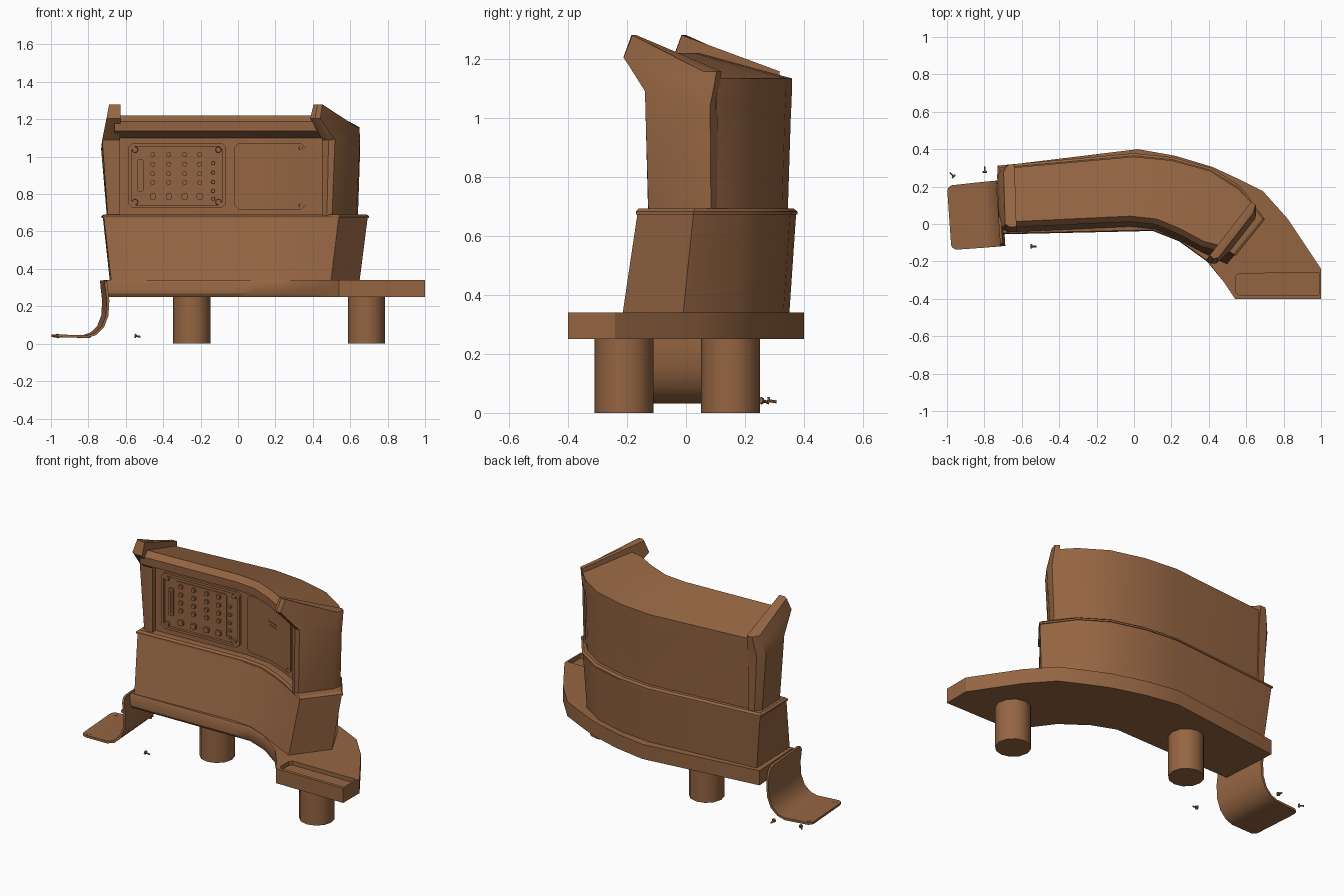
import bpy, bmesh, math
from mathutils import Vector

if "Cube" in bpy.data.objects:
    bpy.data.objects.remove(bpy.data.objects["Cube"])

mat = bpy.data.materials.new("brown_metal")
mat.diffuse_color = (0.30, 0.13, 0.055, 1)
mat.use_nodes = True
mat.node_tree.nodes["Principled BSDF"].inputs["Base Color"].default_value = mat.diffuse_color


def finish(name, bm):
    bmesh.ops.recalc_face_normals(bm, faces=bm.faces)
    me = bpy.data.meshes.new(name)
    bm.to_mesh(me)
    bm.free()
    ob = bpy.data.objects.new(name, me)
    bpy.context.collection.objects.link(ob)
    me.materials.append(mat)
    return ob


def loft(name, rings):
    """Skin equal-length rings; caps are quads joining both halves of a ring."""
    bm = bmesh.new()
    vs = [[bm.verts.new(p) for p in r] for r in rings]
    n = len(rings[0])
    for a, b in zip(vs, vs[1:]):
        for i in range(n):
            j = (i + 1) % n
            bm.faces.new((a[i], a[j], b[j], b[i]))
    for r in (vs[0], vs[-1]):
        for i in range(n // 2 - 1):
            bm.faces.new((r[i], r[i + 1], r[n - 2 - i], r[n - 1 - i]))
    return finish(name, bm)


def rod(name, a, b, r, sides=12, r2=None):
    a, b = Vector(a), Vector(b)
    bm = bmesh.new()
    bmesh.ops.create_cone(bm, cap_ends=True, segments=sides, radius1=r,
                          radius2=r if r2 is None else r2, depth=(b - a).length)
    rot = (b - a).to_track_quat('Z', 'Y')
    for v in bm.verts:
        v.co = rot @ v.co + (a + b) / 2
    return finish(name, bm)


def cut(ob, cutter):
    cutter.hide_render = True
    m = ob.modifiers.new("cut", 'BOOLEAN')
    m.operation, m.object, m.solver = 'DIFFERENCE', cutter, 'EXACT'
    bpy.context.view_layer.objects.active = ob
    bpy.ops.object.modifier_apply(modifier=m.name)
    bpy.data.objects.remove(cutter)


# Plan curves of the cabinet: hood front and back, left to right
F = [(-.66, 0), (-.02, .03), (.12, .015), (.25, -.04), (.37, -.105), (.45, -.125)]
B = [(-.665, .285), (0, .345), (.2, .325), (.4, .27), (.55, .175), (.625, .095)]


def shifted(pts, off, end, side):
    out = []
    for i, p in enumerate(pts):
        t = Vector(pts[min(i + 1, 5)]) - Vector(pts[max(i - 1, 0)])
        t.normalize()
        q = Vector(p) + Vector((-t.y, t.x)) * off * side
        if i == 0:
            q -= t * end
        out.append(q)
    return out


def ring(zf, f, zb, b, e=0, right=None):
    """Cabinet section; right gives the two corners of the right end."""
    front, back = shifted(F, f, e, -1), shifted(B, b, e, 1)
    if right:
        front[-1], back[-1] = Vector(right[:2]), Vector(right[2:])
    return [(p.x, p.y, zf) for p in front] + [(p.x, p.y, zb) for p in reversed(back)]


# Lower cabinet leaning back, with rim
loft("lower_cabinet", [ring(.335, .045, .335, .005, .02, (.497, -.215, .65, -.01)),
                       ring(.672, -.045, .672, .028, .055, (.538, -.165, .693, .025)),
                       ring(.672, -.038, .672, .033, .062, (.543, -.17, .70, .025)),
                       ring(.682, -.038, .682, .033, .062, (.543, -.17, .70, .025)),
                       ring(.692, -.05, .692, .02, .05, (.53, -.16, .687, .03))])
# Upper cabinet with deep overhanging hood and sloped top
RECESS, CORNER = -.095, (.497, -.05, .62, .098)
loft("upper_cabinet", [ring(.685, RECESS, .685, 0, 0, CORNER), ring(1.1, RECESS, 1.0, .01, 0, CORNER),
                       ring(1.138, .015, 1.04, .012), ring(1.188, .018, 1.09, .014),
                       ring(1.22, -.012, 1.133, .015)])

# Base slab with tail
SF = [(-.70, -.055), (-.02, -.04), (.10, -.037), (.24, -.092), (.39, -.2), (.48, -.31), (.54, -.40), (1, -.40)]
SB = [(-.72, .31), (.02, .40), (.22, .365), (.42, .305), (.56, .24), (.69, .175), (.82, .03), (1, -.24)]


def slab_ring(z, d):
    return [(x, y + (d if i < 5 else 0), z) for i, (x, y) in enumerate(SF)] + [(x, y, z) for x, y in reversed(SB)]


base = loft("base_slab", [slab_ring(.25, .012), slab_ring(.268, 0), slab_ring(.33, 0), slab_ring(.34, .006)])
tray = [(.545, -.28), (.56, -.265), (.975, -.26), (.99, -.26), (.99, -.38), (.975, -.38), (.56, -.38), (.545, -.365)]
cut(base, loft("tray_cutter", [[(x, y, z) for x, y in tray] for z in (.315, .36)]))

# Support legs
for side, x, y in (("left", -.247, .15), ("right", .687, -.21)):
    rod(side + "_leg", (x, y, 0), (x, y, .255), .1, 12)


# End plates: pairs of front/back distances at four heights
def end_plate(name, origin, along, out, start, k, thick):
    o, d, n = Vector(origin), Vector(along).normalized(), Vector(out).normalized()
    rows = [(start, .685, .36, .685), (start, 1.09, .365, 1.04), (-.015, 1.205, .375, 1.11), (.015, 1.28, .38, 1.157)]
    rings = []
    for (s0, z0, s1, z1), t in zip(rows, thick):
        pts = []
        for s, z, h in ((s0, z0, 0), (s0, z0, t * .6), (s0 + .018, z0, t), (s1 - .042, z1, t),
                        (s1, z1, t * .6), (s1, z1, 0)):
            p = o + d * s * k + n * h
            pts.append((p.x, p.y, z))
        rings.append(pts)
    return loft(name, rings)


end_plate("right_end_plate", (.395, -.18), (.615, .79), (.79, -.615), .09, 1, (.053, .072, .055, .045))
end_plate("left_end_plate", (-.628, -.028), (-.03, 1), (-1, -.03), .1, .91, (.065, .095, .075, .06))

W = shifted(F, RECESS, 0, -1)
W[-1] = Vector(CORNER[:2])


def wall(x):
    """y of the cabinet's recessed front wall"""
    for a, b in zip(W, W[1:]):
        if x <= b.x:
            break
    return a.y + (b.y - a.y) * (x - a.x) / (b.x - a.x)


def panel(name, x0, x1, z0, z1, out, c=.02):
    """Plate with clipped corners that follows the front wall"""
    cols = [(x0, c), (x0 + c, 0)] + [(p.x, 0) for p in W if x0 + c < p.x < x1 - c] + [(x1 - c, 0), (x1, c)]
    return loft(name, [[(x, wall(x) - h, z) for z, h in
                        ((z0 + s, out), (z1 - s, out), (z1 - s, -.01), (z0 + s, -.01))] for x, s in cols])


def knob(name, x, z, r, out, sides):
    y = wall(x)
    rod(name, (x, y + .005, z), (x, y - out, z), r, sides, r * .8)


# Keypad panel: frame with recessed face, slot, buttons
frame = panel("keypad_frame", -.585, -.065, .727, 1.07, .016)
cut(frame, panel("frame_cutter", -.568, -.082, .742, 1.055, .03))
panel("keypad_face", -.562, -.088, .748, 1.05, .004)
panel("keypad_board", -.50, -.155, .765, 1.035, .008, .01)
for z in (1.01, .96, .91, .862, .787):
    for x in (-.455, -.37, -.285, -.205):
        h = .016 if z < .8 else .012
        panel("button", x - h, x + h, z - h, z + h, .022, .005)
    knob("indicator", -.133, z - .045 if z > .8 else .775, .012, .014, 8)
panel("reader_slot", -.538, -.506, .815, .985, .016, .006)
panel("reader_slot_bar", -.527, -.517, .83, .97, .022, .003)
for x in (-.55, -.105):
    for z in (.757, 1.037):
        knob("keypad_bolt", x, z, .018, .015, 10)

# Access door, following the bend
panel("access_door", -.02, .36, .717, 1.07, .009, .022)
for z in (.74, 1.045):
    knob("door_screw", .335, z, .012, .014, 8)
for z in (.935, .955):
    panel("door_slot", .14, .215, z - .004, z + .004, .013, .003)

# Bent bracket: x, z, half width
path = [(-.988, .042, .145), (-.982, .042, .16), (-.965, .042, .172), (-.82, .038, .175), (-.775, .052, .175),
        (-.735, .09, .175), (-.712, .15, .175), (-.707, .23, .175), (-.716, .305, .175), (-.719, .33, .16),
        (-.72, .338, .14)]
rings = []
for i, (x, z, w) in enumerate(path):
    a, b = path[max(i - 1, 0)], path[min(i + 1, len(path) - 1)]
    t = Vector((b[0] - a[0], b[1] - a[1])).normalized() * .007
    rings.append([(x + s * -t.y - .07 * v, .045 + v + .09 * (x + .85), z + s * t.x)
                  for s, v in ((-1, -w), (-1, w), (1, w), (1, -w))])
loft("bent_bracket", rings)
for x, y in ((-.965, .18), (-.942, -.11)):
    rod("bracket_eyelet", (x, y, .033), (x, y, .05), .014)

# Loose screws
for x, y, dx, dy in ((-.553, -.12, 1, 0), (-.962, .252, -.7, .7), (-.797, .275, 0, 1)):
    p, d = Vector((x, y, .042)), Vector((dx, dy, -.15))
    rod("screw_head", p, p + d * .008, .012, 8)
    rod("screw_shaft", p, p + d * .032, .005, 6)

bpy.ops.object.select_all(action='SELECT')
bpy.context.view_layer.objects.active = base
bpy.ops.object.shade_smooth_by_angle(angle=math.radians(32))
